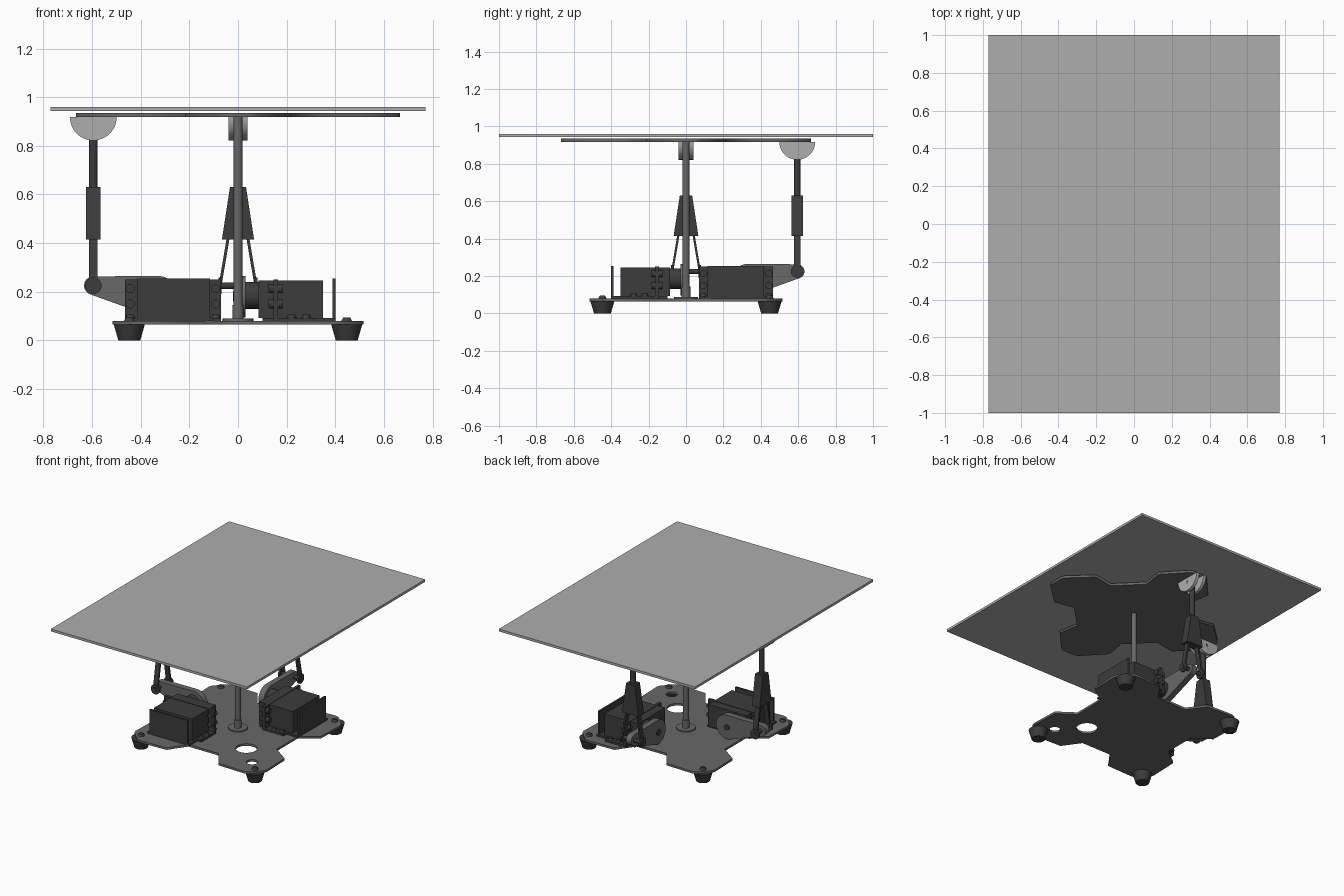
import bpy, bmesh
from math import sin, cos, pi, radians
from mathutils import Matrix, Vector

if "Cube" in bpy.data.objects:
    bpy.data.objects.remove(bpy.data.objects["Cube"])


def material(name, v):
    m = bpy.data.materials.new(name)
    m.diffuse_color = (v, v, v, 1)
    m.use_nodes = True
    m.node_tree.nodes["Principled BSDF"].inputs["Base Color"].default_value = m.diffuse_color
    return m


DARK = material("dark_plastic", 0.045)
MID = material("grey_metal", 0.14)
LIGHT = material("light_sheet", 0.42)


def finish(name, bm, mat, smooth=False):
    bmesh.ops.recalc_face_normals(bm, faces=bm.faces)
    me = bpy.data.meshes.new(name)
    bm.to_mesh(me)
    bm.free()
    me.materials.append(mat)
    ob = bpy.data.objects.new(name, me)
    bpy.context.collection.objects.link(ob)
    if smooth:
        bpy.ops.object.select_all(action='DESELECT')
        ob.select_set(True)
        bpy.context.view_layer.objects.active = ob
        bpy.ops.object.shade_smooth_by_angle(angle=radians(35))
    return ob


def box(name, x, y, z, mat):
    return prism(name, [(x[0], y[0]), (x[1], y[0]), (x[1], y[1]), (x[0], y[1])], 'z', z[0], z[1], mat)


def prism(name, pts, axis, lo, hi, mat, smooth=False):
    """Extrude a 2D profile along an axis."""
    place = {'x': lambda a, b, t: (t, a, b), 'y': lambda a, b, t: (a, t, b),
             'z': lambda a, b, t: (a, b, t)}[axis]
    bm = bmesh.new()
    f = bm.faces.new([bm.verts.new(place(a, b, lo)) for a, b in pts])
    ext = bmesh.ops.extrude_face_region(bm, geom=[f])
    verts = [v for v in ext['geom'] if isinstance(v, bmesh.types.BMVert)]
    bmesh.ops.translate(bm, verts=verts, vec=Vector(place(0, 0, hi - lo)))
    return finish(name, bm, mat, smooth)


def arc(cx, cy, r, a0=0, a1=360, n=32):
    return [(cx + r * cos(radians(a0 + (a1 - a0) * i / n)),
             cy + r * sin(radians(a0 + (a1 - a0) * i / n)))
            for i in range(n + (0 if a1 - a0 == 360 else 1))]


def cyl(name, a, b, r1, mat, r2=None, n=32):
    """Cylinder or cone between two points."""
    a, b = Vector(a), Vector(b)
    bm = bmesh.new()
    rot = (b - a).to_track_quat('Z', 'Y').to_matrix().to_4x4()
    bmesh.ops.create_cone(bm, cap_ends=True, segments=n, radius1=r1,
                          radius2=r1 if r2 is None else r2, depth=(b - a).length,
                          matrix=Matrix.Translation((a + b) / 2) @ rot)
    return finish(name, bm, mat, True)


def sheet(name, loops, lo, hi, mat):
    """Flat plate from an outline followed by hole loops."""
    cu = bpy.data.curves.new(name, 'CURVE')
    cu.dimensions, cu.fill_mode, cu.extrude = '2D', 'BOTH', (hi - lo) / 2
    for pts in loops:
        s = cu.splines.new('POLY')
        s.points.add(len(pts) - 1)
        for p, (x, y) in zip(s.points, pts):
            p.co = (x, y, 0, 1)
        s.use_cyclic_u = True
    tmp = bpy.data.objects.new(name + "_curve", cu)
    bpy.context.collection.objects.link(tmp)
    bpy.context.view_layer.update()
    me = bpy.data.meshes.new_from_object(tmp.evaluated_get(bpy.context.evaluated_depsgraph_get()))
    bm = bmesh.new()
    bm.from_mesh(me)
    bmesh.ops.remove_doubles(bm, verts=bm.verts, dist=1e-5)
    bmesh.ops.translate(bm, verts=bm.verts, vec=(0, 0, (lo + hi) / 2))
    bpy.data.objects.remove(tmp)
    bpy.data.meshes.remove(me)
    return finish(name, bm, mat)


# Four-armed outline shared by the base and the upper mount
def star(turn):
    quarter = [(.357, .19), (.19, .357), (.215, .505), (.075, .655), (.05, .667),
               (-.05, .667), (-.075, .655), (-.215, .505)]
    out = []
    for k in range(4):
        t = radians(turn) + k * pi / 2
        out += [(x * cos(t) - y * sin(t), x * sin(t) + y * cos(t)) for x, y in quarter]
    return out


# Table top, mount and base plates
box("table_top", (-.77, .77), (-1, 1), (.943, .96), LIGHT)
sheet("upper_mount_plate", [star(0)], .918, .935, MID)
sheet("base_plate", [star(45), arc(.22, -.22, .07), arc(.37, -.37, .037)], .065, .08, MID)

# Rubber feet with screws
for sx in (-1, 1):
    for sy in (-1, 1):
        x, y = .447 * sx, .447 * sy
        cyl("foot", (x, y, 0), (x, y, .066), .045, DARK, .064)
        cyl("foot_screw", (x, y, .08), (x, y, .095), .022, DARK, .014, 16)

# Central post
cyl("post_flange", (0, 0, .08), (0, 0, .089), .063, MID)
cyl("post_socket", (0, 0, .089), (0, 0, .145), .023, MID)
cyl("post", (0, 0, .14), (0, 0, .92), .018, MID)

# One actuator: motor, crank arm, push rod and hinge on the -x side
P, C = (-.595, .225), (-.33, .18)
unit = [
    box("motor_body", (-.415, -.115), (-.35, -.085), (.093, .247), DARK),
    box("motor_flange", (-.465, -.07), (-.165, -.145), (.085, .25), DARK),
    box("bracket_base", (-.43, -.10), (-.4, -.1), (.08, .093), DARK),
    box("bracket_back", (-.415, -.115), (-.4, -.388), (.08, .255), DARK),
    cyl("motor_horn", (C[0], -.09, .185), (C[0], -.03, .185), .055, DARK),
    # crank arm: small end at the rod, large end at the motor shaft
    prism("crank_arm", arc(*P, .038, 90, 252, 16) + arc(*C, .085, 252, 450, 24), 'y', -.03, .012, MID, True),
    cyl("crank_bolt", (C[0], .01, C[1]), (C[0], .02, C[1]), .02, DARK, n=16),
    cyl("rod_pin", (P[0], -.085, P[1]), (P[0], .085, P[1]), .014, DARK, n=20),
    # push rod
    prism("rod_fork_block", [(-.066, .415), (.066, .415), (.033, .63), (-.033, .63)],
          'x', P[0] - .03, P[0] + .03, DARK),
    cyl("push_rod", (P[0], 0, .62), (P[0], 0, .9), .018, DARK),
    cyl("hinge_pin", (P[0], -.04, .885), (P[0], .04, .885), .012, DARK, n=16),
]
for x0 in (-.465, -.115):
    unit.append(box("flange_foot", (x0, x0 + .045), (-.31, -.145), (.08, .093), DARK))
for s in (-1, 1):
    unit.append(prism("fork_leg", [(s * .07, .21), (s * .082, .21), (s * .046, .425), (s * .034, .425)],
                      'x', P[0] - .018, P[0] + .018, DARK))
    unit.append(cyl("fork_eye", (P[0], s * .067, P[1]), (P[0], s * .08, P[1]), .034, DARK, n=24))
    unit.append(prism("hinge_cheek", arc(P[0], .918, .096, 180, 360.01, 24), 'y',
                      *sorted((s * .018, s * .04)), LIGHT, True))
for x in (-.443, -.092):
    for z in (.15, .213):
        unit.append(cyl("flange_bolt", (x, -.185, z), (x, -.125, z), .019, DARK, n=16))
    for y in (-.22, -.28):
        unit.append(cyl("base_bolt", (x, y, .09), (x, y, .106), .021, DARK, .014, 16))

# Second actuator: reflection across the diagonal
swap = Matrix(((0, -1, 0, 0), (-1, 0, 0, 0), (0, 0, 1, 0), (0, 0, 0, 1)))
for ob in unit:
    twin = ob.copy()
    twin.data = ob.data.copy()
    twin.data.transform(swap)
    twin.data.flip_normals()
    bpy.context.collection.objects.link(twin)
